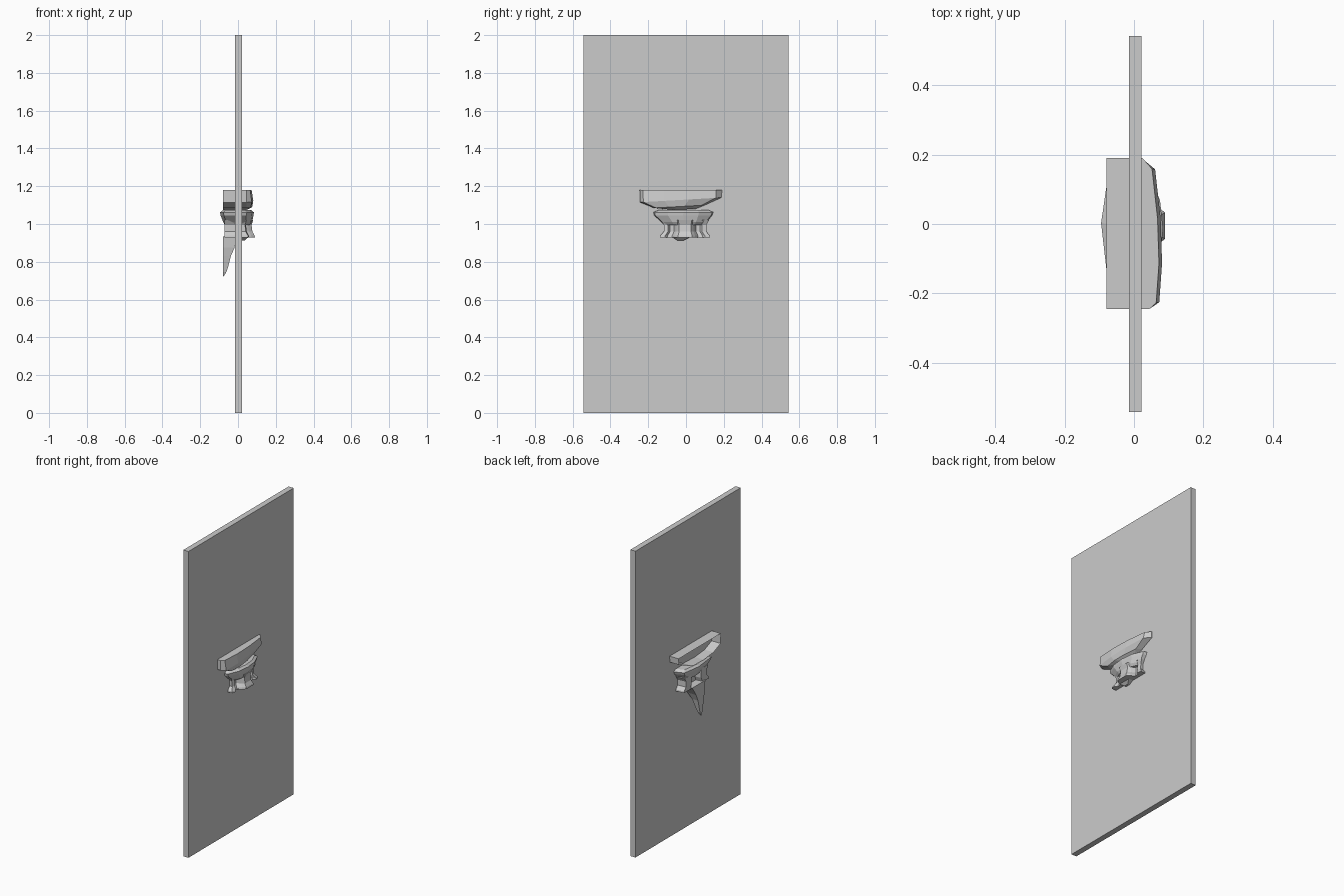
import bpy, bmesh

if "Cube" in bpy.data.objects:
    bpy.data.objects.remove(bpy.data.objects["Cube"])


def loft(name, rings, closed=True, cap_start=True, cap_end=True):
    """Skin a list of equally long rings of points; open rings leave the back open."""
    bm = bmesh.new()
    rows = [[bm.verts.new(p) for p in ring] for ring in rings]
    n = len(rows[0])
    for a, b in zip(rows, rows[1:]):
        for i in range(n if closed else n - 1):
            j = (i + 1) % n
            bm.faces.new((a[i], a[j], b[j], b[i]))
    if cap_start:
        bm.faces.new(rows[0])
    if cap_end:
        bm.faces.new(rows[-1])
    bmesh.ops.recalc_face_normals(bm, faces=bm.faces)
    mesh = bpy.data.meshes.new(name)
    bm.to_mesh(mesh)
    bm.free()
    obj = bpy.data.objects.new(name, mesh)
    bpy.context.collection.objects.link(obj)
    return obj


def box_ring(x0, x1, y0, y1, z):
    return [(x0, y0, z), (x1, y0, z), (x1, y1, z), (x0, y1, z)]


# Flat door panel
loft("door_panel", [box_ring(-0.015, 0.022, -0.543, 0.543, z) for z in (0, 2)])


# Handle bowl: flat top, slanted ends, open at the back
def bowl_ring(y0, y1, front, z0, z1):
    pts = [(-0.08, 0), (0.045, 0.0), (front - 0.008, 0.04), (front, 0.3),
           (front - 0.004, 0.6), (front - 0.02, 0.93), (0.025, 1), (-0.08, 1)]
    return [(x, y0 + (y1 - y0) * t, z0 + (z1 - z0) * t) for x, t in pts]


loft("handle_bowl", [
    bowl_ring(-0.245, 0.19, 0.072, 1.18, 1.18),
    bowl_ring(-0.243, 0.188, 0.081, 1.115, 1.14),
    bowl_ring(-0.17, 0.10, 0.075, 1.085, 1.10),
    bowl_ring(-0.07, 0.05, 0.05, 1.075, 1.08)], closed=False)


# Collar under the bowl, tapering into the body
def collar_ring(y0, y1, back, front, z):
    pts = [(0.5, 0.0), (0.78, 0.04), (0.95, 0.25), (1, 0.5), (0.95, 0.75),
           (0.78, 0.96), (0.5, 1), (0.1, 0.92), (0, 0.55), (0.1, 0.08)]
    return [(back + (front - back) * u, y0 + (y1 - y0) * v, z) for u, v in pts]


loft("collar", [
    collar_ring(-0.155, 0.13, -0.08, 0.07, 1.073),
    collar_ring(-0.18, 0.152, -0.095, 0.084, 1.062),
    collar_ring(-0.175, 0.145, -0.092, 0.082, 1.045),
    collar_ring(-0.135, 0.115, -0.078, 0.075, 1.01),
    collar_ring(-0.12, 0.10, -0.07, 0.065, 0.995)])


# Fluted body with corner struts, a front rib and a recess at the back
def body_ring(width, front, groove, z):
    half = [(front, 0.035), (front - 0.018, 0.05), (groove, 0.065), (groove, 0.088),
            (front - 0.03, 0.1), (front - 0.035, 0.125), (-0.02, 0.125),
            (-0.072, 0.12), (-0.072, 0.055), (-0.03, 0.05)]
    left = [(x, y * width, z) for x, y in half]
    right = [(x, -y, z) for x, y, z in reversed(left)]
    return [(x, y - 0.005, z) for x, y, z in left + right]


loft("fluted_body", [
    body_ring(1.02, 0.08, 0.055, 1.02),
    body_ring(0.90, 0.072, 0.03, 0.995),
    body_ring(0.90, 0.076, 0.03, 0.96),
    body_ring(1.05, 0.088, 0.04, 0.938),
    body_ring(1.06, 0.09, 0.045, 0.928)])

# Small boss below the front rib
loft("front_boss", [
    box_ring(0.01, 0.055, -0.07, 0.02, 0.93),
    box_ring(0.01, 0.035, -0.045, -0.015, 0.912)])

# Curved spike hanging on the back side
loft("back_spike", [
    box_ring(-0.08, -0.014, -0.085, 0.05, 0.935),
    box_ring(-0.08, -0.018, -0.08, 0.01, 0.875),
    box_ring(-0.08, -0.038, -0.072, -0.01, 0.83),
    box_ring(-0.08, -0.05, -0.062, -0.022, 0.78),
    box_ring(-0.08, -0.062, -0.055, -0.03, 0.745),
    box_ring(-0.08, -0.077, -0.045, -0.04, 0.722)])
